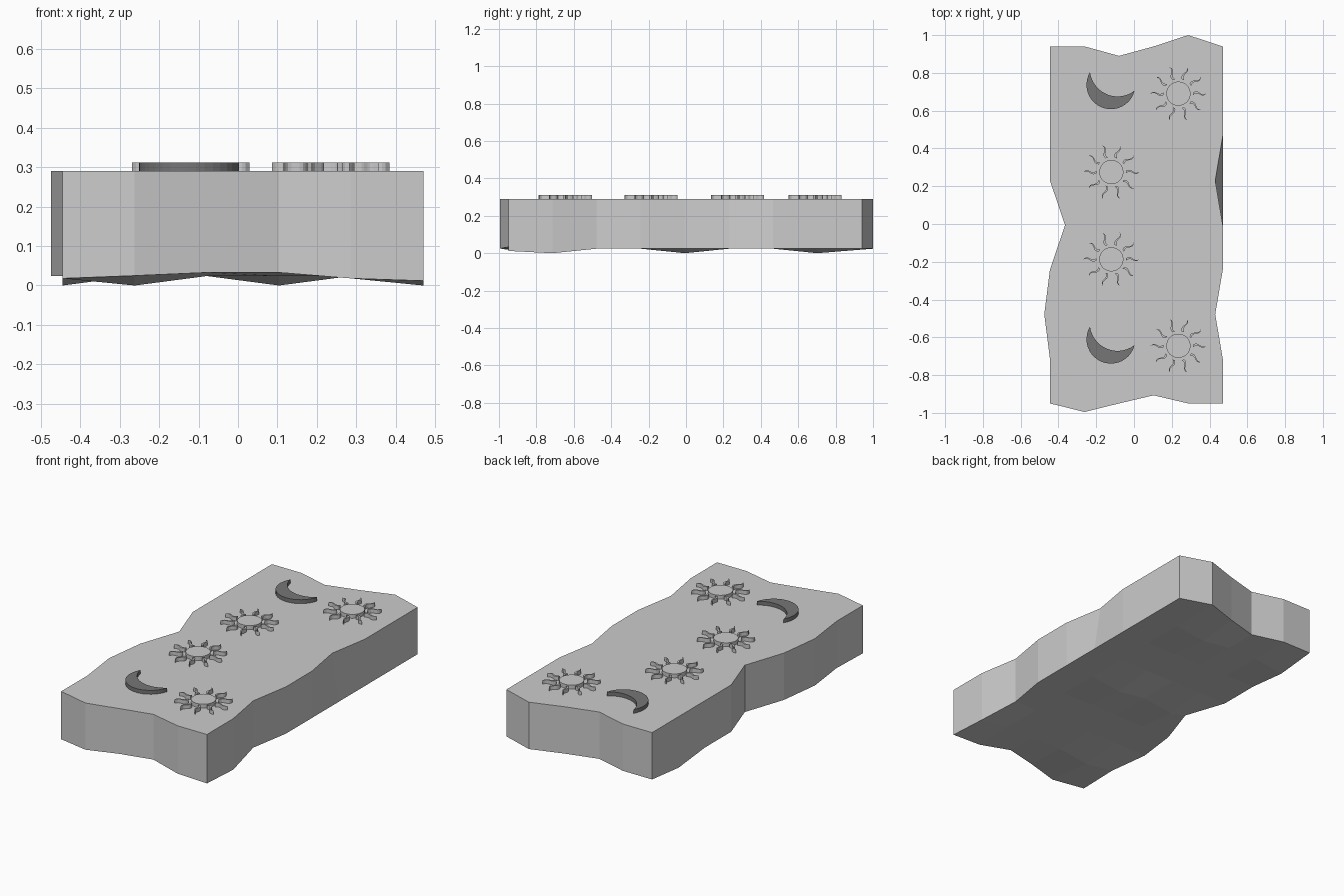
import bpy, bmesh
from math import sin, cos, pi, atan2, hypot

if "Cube" in bpy.data.objects:
    bpy.data.objects.remove(bpy.data.objects["Cube"])

TOP, RELIEF = 0.29, 0.312


def material(name, v):
    m = bpy.data.materials.new(name)
    m.diffuse_color = (v, v, v, 1)
    m.use_nodes = True
    m.node_tree.nodes["Principled BSDF"].inputs["Base Color"].default_value = m.diffuse_color
    return m


def finish(bm, name, mat):
    bmesh.ops.recalc_face_normals(bm, faces=bm.faces)
    me = bpy.data.meshes.new(name)
    bm.to_mesh(me)
    bm.free()
    ob = bpy.data.objects.new(name, me)
    ob.data.materials.append(mat)
    bpy.context.collection.objects.link(ob)
    return ob


def prism(bm, pts, z0=TOP - 0.005, z1=RELIEF):
    """Closed solid from a flat outline."""
    lo = [bm.verts.new((x, y, z0)) for x, y in pts]
    hi = [bm.verts.new((x, y, z1)) for x, y in pts]
    bm.faces.new(lo[::-1])
    bm.faces.new(hi)
    n = len(pts)
    for i in range(n):
        j = (i + 1) % n
        bm.faces.new((lo[i], lo[j], hi[j], hi[i]))


stone = material("stone", 0.55)
pale = material("pale_stone", 0.8)
dark = material("dark_stone", 0.18)

# Stone slab: flat top, chipped sides, bumpy underside on a 5 x 8 grid
NX, NY = 5, 8
front = [-0.95, -0.995, -0.95, -0.907, -0.95, -0.95]
back = [0.94, 0.94, 0.89, 0.94, 1.0, 0.94]
left = [-0.445, -0.445, -0.475, -0.445, -0.365, -0.445, -0.445, -0.445, -0.445]
right = [0.47, 0.47, 0.43, 0.47, 0.47, 0.43, 0.47, 0.47, 0.47]
front_z = [0.018, 0.025, 0.033, 0.033, 0.018, 0.012]
low = {(0, 7), (1, 4), (3, 7), (3, 4), (5, 1), (1, 1)}


def grid_xy(i, j):
    x = left[j] if i == 0 else right[j] if i == NX else -0.445 + 0.183 * i
    y = front[i] if j == 0 else back[i] if j == NY else -0.95 + 0.236 * j
    return x, y


bm = bmesh.new()
under = {}
for i in range(NX + 1):
    for j in range(NY + 1):
        x, y = grid_xy(i, j)
        if (i, j) == (NX, 5):      # the chip only cuts the upper edge here
            x = 0.47
        z = front_z[i] if j == 0 else 0.002 if (i, j) in low else 0.024
        if (i, j) in low:
            z = 0.0
        under[i, j] = bm.verts.new((x, y, z))
for i in range(NX):
    for j in range(NY):
        bm.faces.new((under[i, j], under[i, j + 1], under[i + 1, j + 1], under[i + 1, j]))
rim = ([(i, 0) for i in range(NX)] + [(NX, j) for j in range(NY)]
       + [(i, NY) for i in range(NX, 0, -1)] + [(0, j) for j in range(NY, 0, -1)])
upper = [bm.verts.new((*grid_xy(*k), TOP)) for k in rim]
bm.faces.new(upper)
for a in range(len(rim)):
    b = (a + 1) % len(rim)
    bm.faces.new((under[rim[a]], under[rim[b]], upper[b], upper[a]))
finish(bm, "stone_slab", stone)


# Suns: round disc with ten wavy pointed rays
def sun(cx, cy):
    bm = bmesh.new()
    prism(bm, [(cx + 0.064 * cos(2 * pi * k / 32), cy + 0.064 * sin(2 * pi * k / 32))
               for k in range(32)])
    steps = 8
    for k in range(10):
        a = 2 * pi * k / 10
        one, two = [], []
        for s in range(steps):
            t = s / steps
            r = 0.078 + 0.07 * t
            wave = 0.007 * sin(2 * pi * t)
            w = 0.0065 * (1 - 0.75 * t)
            one.append((r, wave - w))
            two.append((r, wave + w))
        pts = one + [(0.149, 0.002)] + two[::-1]
        prism(bm, [(cx + u * cos(a) - v * sin(a), cy + u * sin(a) + v * cos(a)) for u, v in pts])
    return finish(bm, "sun", pale)


for c in ((0.235, 0.69), (-0.12, 0.275), (-0.12, -0.187), (0.235, -0.645)):
    sun(*c)


# Moons: crescent between two arcs that share their tips
def arc(c, p, q, n):
    a0 = atan2(p[1] - c[1], p[0] - c[0])
    a1 = atan2(q[1] - c[1], q[0] - c[0])
    if a1 < a0:
        a1 += 2 * pi
    r0, r1 = hypot(p[0] - c[0], p[1] - c[1]), hypot(q[0] - c[0], q[1] - c[1])
    out = []
    for k in range(n + 1):
        t = k / n
        a, r = a0 + (a1 - a0) * t, r0 + (r1 - r0) * t
        out.append((c[0] + r * cos(a), c[1] + r * sin(a)))
    return out


tip_a, tip_b = (-0.233, 0.804), (0.003, 0.706)
for dy in (0, -1.347):
    outer = arc((-0.122, 0.737), tip_a, tip_b, 20)
    inner = arc((-0.086, 0.822), tip_a, tip_b, 14)
    bm = bmesh.new()
    prism(bm, [(x, y + dy) for x, y in outer + inner[-2:0:-1]])
    finish(bm, "crescent_moon", dark)
